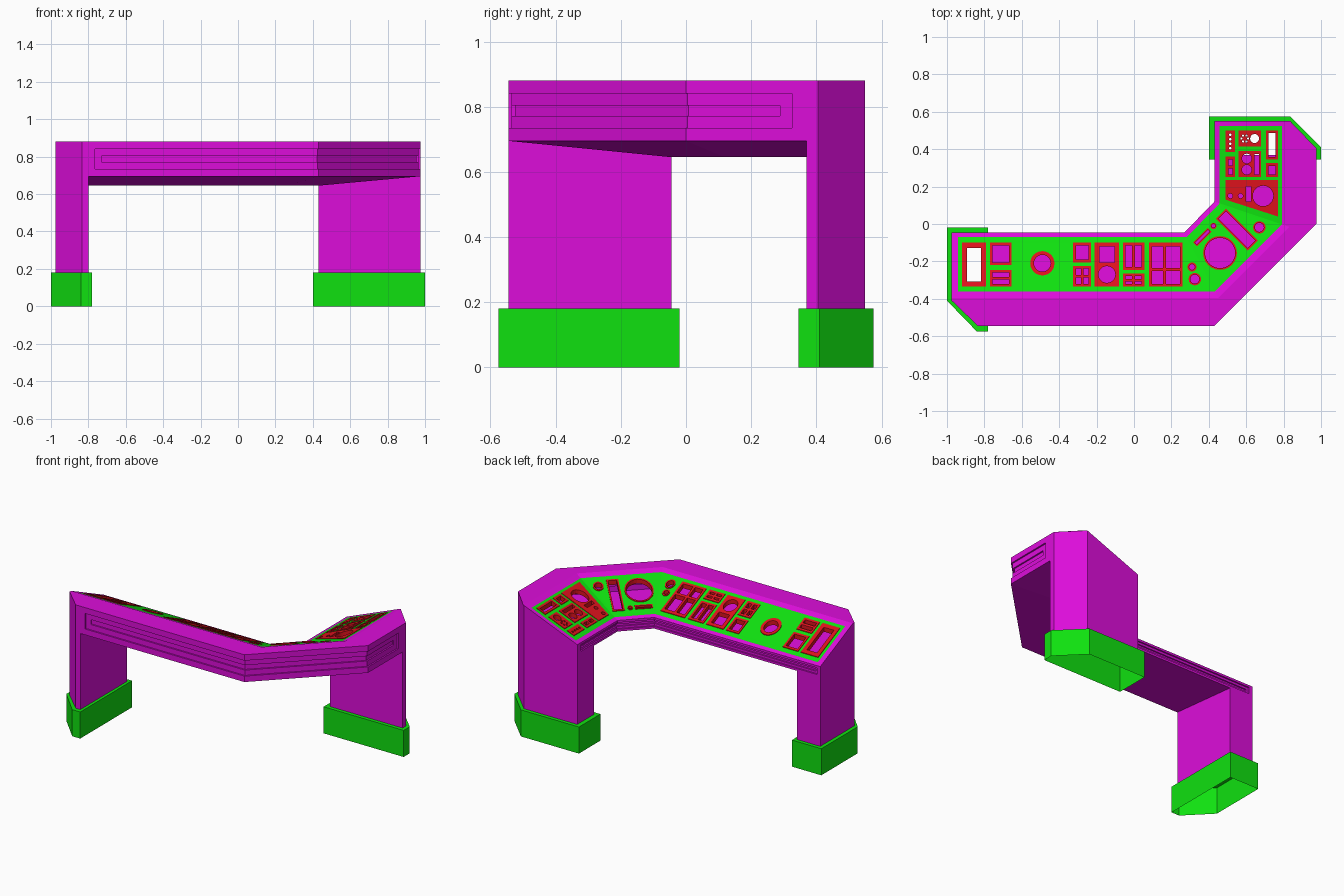
import bpy, bmesh, math
from mathutils import Vector

old = bpy.data.objects.get("Cube")
if old:
    bpy.data.objects.remove(old, do_unlink=True)


def material(name, rgb):
    m = bpy.data.materials.new(name)
    m.use_nodes = True
    m.diffuse_color = (*rgb, 1)
    m.node_tree.nodes["Principled BSDF"].inputs["Base Color"].default_value = (*rgb, 1)
    return m


MAGENTA = material("magenta", (0.72, 0.004, 0.7))
GREEN = material("green", (0.005, 0.75, 0.005))
RED = material("red", (0.72, 0.006, 0.012))
BLUE = material("blue", (0.006, 0.25, 0.52))

TOP, LIP, OUT, INN, FOOT = 0.88, 0.72, 0.695, 0.645, 0.18


def finish(name, mesh, mats):
    mesh.materials.clear()
    for m in mats:
        mesh.materials.append(m)
    mesh.polygons.foreach_set("use_smooth", [False] * len(mesh.polygons))
    ob = bpy.data.objects.new(name, mesh)
    bpy.context.collection.objects.link(ob)
    return ob


def from_bmesh(name, bm, *mats):
    mesh = bpy.data.meshes.new(name)
    bm.to_mesh(mesh)
    bm.free()
    return finish(name, mesh, mats)


def face_set(name, faces, mat, up=0):
    """Separate faces welded into one part; up = +1/-1 forces the facing."""
    bm = bmesh.new()
    for pts in faces:
        f = bm.faces.new([bm.verts.new(p) for p in pts])
        f.normal_update()
        if up * f.normal.z < 0:
            f.normal_flip()
    bmesh.ops.remove_doubles(bm, verts=bm.verts, dist=1e-4)
    return from_bmesh(name, bm, mat)


def at(p, z):
    return (p[0], p[1], z)


def strip(a, b, za, zb):
    """Quads between two polylines, each at its own height."""
    return [(at(a[i], za), at(a[i + 1], za), at(b[i + 1], zb), at(b[i], zb))
            for i in range(len(a) - 1)]


def slope_z(p):
    """Height of the sloping desk, three planes meeting at the mitres."""
    x, y = p[0], p[1]
    drop = TOP - LIP
    return max(TOP - drop * (y + 0.395) / 0.35,
               TOP - drop * (0.83 - x) / 0.4,
               TOP - drop * (0.845 - x + y) / 0.531)


# Walls with a recessed two-step light channel
def channel_wall(name, path, levels, first, last, border):
    bm = bmesh.new()
    grid = [[bm.verts.new(at(p, z)) for z in levels] for p in path]
    chosen = []
    for i in range(len(path) - 1):
        for j in range(3):
            f = bm.faces.new((grid[i][j], grid[i + 1][j], grid[i + 1][j + 1], grid[i][j + 1]))
            if j == 1 and first <= i < last:
                chosen.append(f)
    bm.normal_update()
    for colour, inset in ((1, 0), (2, border)):
        if inset:
            bmesh.ops.inset_region(bm, faces=chosen, thickness=inset, depth=0, use_even_offset=True)
        sides = bmesh.ops.inset_region(bm, faces=chosen, thickness=0, depth=-0.01,
                                       use_even_offset=True)["faces"]
        for f in sides:
            f.material_index = 1
        for f in chosen:
            f.material_index = colour
    return from_bmesh(name, bm, MAGENTA, GREEN, BLUE)


channel_wall("outer_wall",
             [(-0.975, -0.41), (-0.835, -0.545), (-0.765, -0.545), (0.43, -0.545), (0.975, 0),
              (0.975, 0.325), (0.975, 0.405), (0.83, 0.55)],
             [OUT, 0.735, 0.84, TOP], 2, 5, 0.036)
channel_wall("inner_wall",
             [(0.43, 0.55), (0.43, 0.51), (0.43, 0.12), (0.27, -0.045), (-0.95, -0.045),
              (-0.975, -0.045)],
             [INN, 0.66, 0.705, LIP], 1, 4, 0.015)

# End walls of the beam
face_set("end_walls", [
    [(-0.975, y, z) for y, z in ((-0.41, OUT), (-0.41, TOP), (-0.395, TOP), (-0.045, LIP), (-0.045, INN))],
    [(x, 0.55, z) for x, z in ((0.43, INN), (0.43, LIP), (0.83, TOP), (0.83, OUT))]], MAGENTA)

# Underside between the legs
face_set("underside", strip(
    [(-0.8, -0.545), (0.43, -0.545), (0.975, 0), (0.975, 0.37)],
    [(-0.8, -0.045), (0.27, -0.045), (0.43, 0.12), (0.43, 0.37)], OUT, INN), MAGENTA, -1)

# Flat outer rim
face_set("flat_rim", strip(
    [(-0.975, -0.41), (-0.835, -0.545), (0.43, -0.545), (0.975, 0), (0.975, 0.405), (0.835, 0.55)],
    [(-0.975, -0.395), (-0.835, -0.395), (0.45, -0.395), (0.83, -0.015), (0.83, 0.405), (0.83, 0.55)],
    TOP, TOP), MAGENTA, 1)

# Sloping border round the control panel
high = [(-0.975, -0.395), (-0.94, -0.395), (0.45, -0.395), (0.83, -0.015), (0.83, 0.525), (0.83, 0.55)]
low = [(-0.975, -0.045), (-0.94, -0.045), (0.27, -0.045), (0.43, 0.12), (0.43, 0.525), (0.43, 0.55)]
rows = [[Vector(h).lerp(Vector(l), t) for h, l in zip(high, low)] for t in (0, 0.1, 0.93, 1)]
border, sections = [], []
for r in range(3):
    for c in range(5):
        quad = [rows[r][c], rows[r][c + 1], rows[r + 1][c + 1], rows[r + 1][c]]
        if r == 1 and 0 < c < 4:
            sections.append(quad)
        else:
            border.append([at(p, slope_z(p)) for p in quad])
face_set("sloping_border", border, MAGENTA, 1)

# Legs and their open feet
legs = {
    "right": ([(-0.8, -0.045), (-0.975, -0.045), (-0.975, -0.41), (-0.835, -0.545), (-0.8, -0.545)],
              [(-0.78, -0.02), (-1, -0.02), (-1, -0.41), (-0.84, -0.575), (-0.78, -0.575)], (0, 1)),
    "left": ([(0.43, 0.37), (0.975, 0.37), (0.975, 0.405), (0.83, 0.55), (0.43, 0.55)],
             [(0.4, 0.345), (1, 0.345), (1, 0.41), (0.835, 0.575), (0.4, 0.575)], (0, 4))}
for side, (leg, foot, inner) in legs.items():
    tops = [INN if i in inner else OUT for i in range(5)]
    loop = [(i, (i + 1) % 5) for i in range(5)]
    face_set(side + "_leg", [(at(leg[i], FOOT), at(leg[j], FOOT), at(leg[j], tops[j]), at(leg[i], tops[i]))
                             for i, j in loop], MAGENTA)
    face_set(side + "_foot", strip(foot + foot[:1], foot + foot[:1], 0, FOOT)
             + strip(foot + foot[:1], leg + leg[:1], FOOT, FOOT), GREEN)


# Filled outlines laid on the slope; nested outlines become holes
def sheet(name, outlines, mat, thick=0.0):
    cu = bpy.data.curves.new(name, "CURVE")
    cu.dimensions, cu.fill_mode, cu.extrude = "2D", "BOTH", thick / 2
    for pts in outlines:
        s = cu.splines.new("POLY")
        s.points.add(len(pts) - 1)
        for v, p in zip(s.points, pts):
            v.co = (p[0], p[1], 0, 1)
        s.use_cyclic_u = True
    tmp = bpy.data.objects.new(name + "_outline", cu)
    bpy.context.collection.objects.link(tmp)
    graph = bpy.context.evaluated_depsgraph_get()
    mesh = bpy.data.meshes.new_from_object(tmp.evaluated_get(graph))
    bpy.data.objects.remove(tmp, do_unlink=True)
    lift = 0.004 - thick / 2 if thick else 0
    for v in mesh.vertices:
        v.co.z += slope_z(v.co) + lift
    if not thick:
        mesh.update()
        if mesh.polygons[0].normal.z < 0:
            mesh.flip_normals()
    return finish(name, mesh, [mat])


def rect(x0, x1, y0, y1):
    return [(x0, y0), (x1, y0), (x1, y1), (x0, y1)]


def disc(x, y, r, n=24):
    return [(x + r * math.cos(k * math.tau / n), y + r * math.sin(k * math.tau / n)) for k in range(n)]


def bar(x, y, length, width, angle):
    c, s = math.cos(angle), math.sin(angle)
    return [(x + u * c - v * s, y + u * s + v * c)
            for u, v in rect(-length / 2, length / 2, -width / 2, width / 2)]


def box(x0, x1, y0, y1, cols=1, rws=1, gap=0.014):
    """Framed box split into a grid of openings."""
    w, h = (x1 - x0 - gap) / cols, (y1 - y0 - gap) / rws
    return [rect(x0, x1, y0, y1)] + [
        rect(x0 + gap + i * w, x0 + (i + 1) * w, y0 + gap + j * h, y0 + (j + 1) * h)
        for i in range(cols) for j in range(rws)]


def ring(x, y, r, wall=0.009):
    return [disc(x, y, r), disc(x, y, r - wall)]


# Each device is an outer outline followed by its openings
long_desk = [
    box(-0.92, -0.79, -0.335, -0.1, gap=0.027),
    box(-0.77, -0.655, -0.22, -0.1), box(-0.77, -0.655, -0.335, -0.245, 1, 2),
    ring(-0.49, -0.21, 0.065, 0.02),
    box(-0.325, -0.23, -0.205, -0.1), box(-0.325, -0.23, -0.335, -0.225, 2, 2),
    [rect(-0.21, -0.08, -0.335, -0.1), rect(-0.185, -0.105, -0.205, -0.12), disc(-0.145, -0.27, 0.045)],
    box(-0.06, 0.055, -0.245, -0.1, 2), box(-0.06, 0.055, -0.335, -0.265, 2, 2),
    [rect(0.08, 0.26, -0.335, -0.1), rect(0.095, 0.155, -0.235, -0.12),
     rect(0.17, 0.245, -0.235, -0.12), rect(0.095, 0.155, -0.32, -0.25), rect(0.17, 0.245, -0.32, -0.25)],
    ring(0.31, -0.23, 0.024), ring(0.325, -0.295, 0.033)]
diag = math.pi / 4
corner_desk = [
    ring(0.46, -0.155, 0.09), ring(0.67, -0.018, 0.033), ring(0.425, -0.01, 0.016, 0.006),
    [bar(0.55, -0.03, 0.24, 0.075, -diag), bar(0.55, -0.03, 0.22, 0.055, -diag)],
    [bar(0.365, -0.07, 0.11, 0.028, diag), bar(0.365, -0.07, 0.098, 0.014, diag)]]
short_desk = [
    [[(0.49, 0.235), (0.49, 0.13), (0.77, 0.04), (0.77, 0.235)], disc(0.69, 0.15, 0.055),
     rect(0.6, 0.625, 0.12, 0.2), disc(0.515, 0.15, 0.013, 12), disc(0.57, 0.15, 0.013, 12)],
    box(0.49, 0.54, 0.25, 0.36, 1, 2),
    [rect(0.56, 0.68, 0.25, 0.39), disc(0.603, 0.35, 0.026), disc(0.603, 0.29, 0.026),
     rect(0.645, 0.667, 0.265, 0.375)],
    box(0.705, 0.77, 0.25, 0.325),
    [rect(0.49, 0.54, 0.385, 0.5)] + [disc(0.515, 0.405 + 0.024 * k, 0.007, 8) for k in range(4)],
    [rect(0.56, 0.68, 0.415, 0.5), disc(0.645, 0.457, 0.024)]
    + [disc(x, y, 0.006, 8) for x, y in disc(0.592, 0.457, 0.018, 6)],
    box(0.705, 0.77, 0.345, 0.5)]

for part, quad, devices in zip(("long", "corner", "short"), sections, (long_desk, corner_desk, short_desk)):
    sheet(part + "_control_panel", [quad] + [d[0] for d in devices], GREEN)
    sheet(part + "_device_frames", [o for d in devices for o in d], RED, 0.03)
